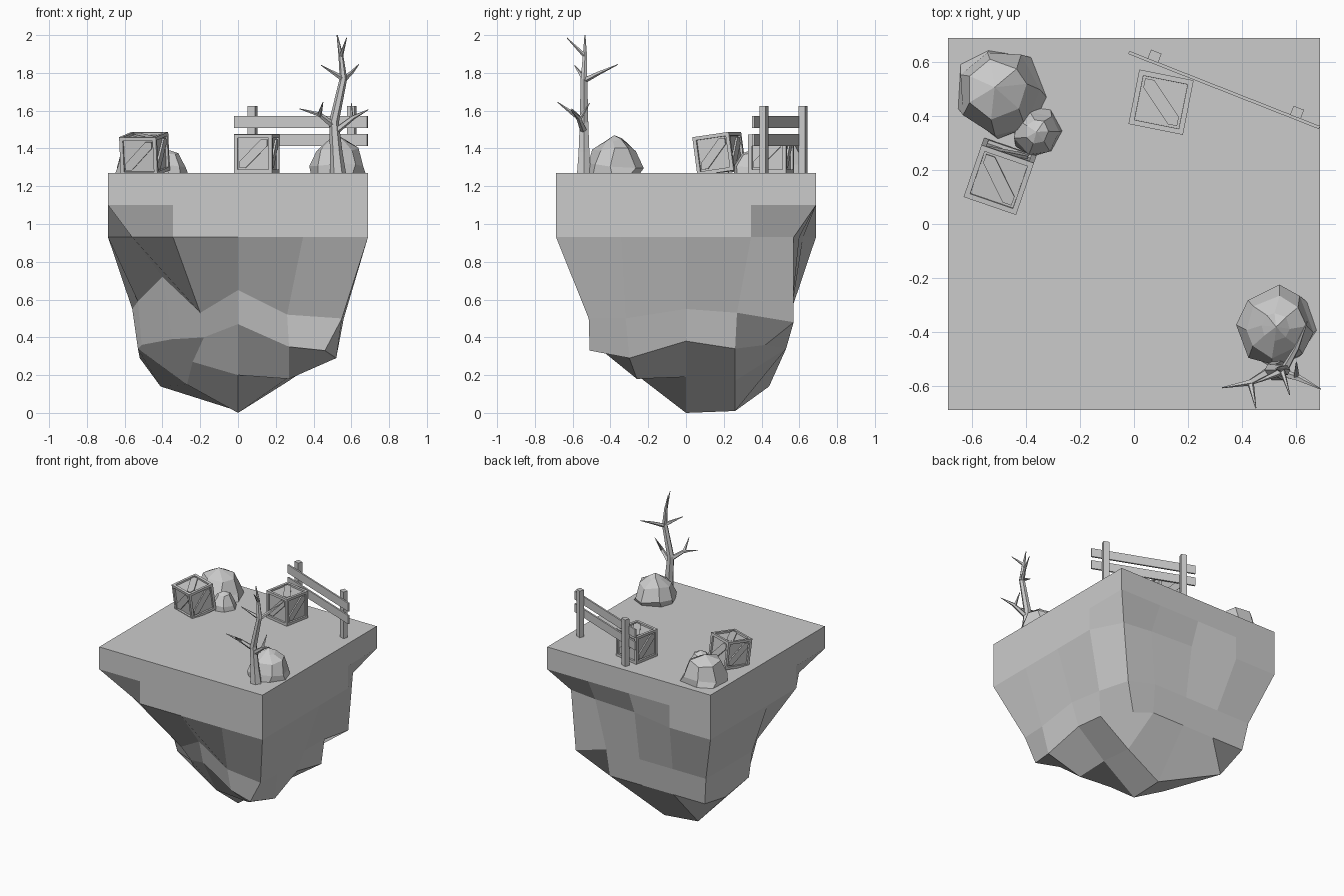
import bpy, bmesh, math, random
from mathutils import Vector, Matrix

if "Cube" in bpy.data.objects:
    bpy.data.objects.remove(bpy.data.objects["Cube"])

TOP = 1.27


def finish(bm, name, matrix=None):
    bmesh.ops.recalc_face_normals(bm, faces=bm.faces)
    if matrix:
        bm.transform(matrix)
    me = bpy.data.meshes.new(name)
    bm.to_mesh(me)
    bm.free()
    ob = bpy.data.objects.new(name, me)
    bpy.context.collection.objects.link(ob)
    return ob


def bridge(bm, a, b):
    n = len(a)
    for i in range(n):
        bm.faces.new((a[i], a[(i + 1) % n], b[(i + 1) % n], b[i]))


def add_box(bm, size, matrix):
    bmesh.ops.create_cube(bm, size=1, matrix=matrix @ Matrix.Diagonal((*size, 1)))


# Floating island: 16-point rings around a square, closed by a 4x4 underside
CELLS = ([(k, 0) for k in range(4)] + [(4, k) for k in range(4)] +
         [(4 - k, 4) for k in range(4)] + [(0, 4 - k) for k in range(4)])


def island():
    bm = bmesh.new()

    def ring(half, z, moved={}):
        pts = [((c / 2 - 1) * half, (r / 2 - 1) * half, z) for c, r in CELLS]
        for i, p in moved.items():
            pts[i] = p
        return [bm.verts.new(p) for p in pts]

    rings = [
        ring(.688, TOP), ring(.688, 1.10),
        ring(.688, .93, {0: (-.56, -.56, .93), 8: (.57, .57, .93),
                         9: (.345, .60, .93), 10: (0, .62, .93)}),
        ring(.56, .55, {0: (-.40, -.28, .72), 1: (-.20, -.40, .53), 2: (0, -.47, .65),
                        3: (.26, -.50, .52), 4: (.55, -.515, .50), 5: (.56, -.32, .50),
                        7: (.54, .27, .53), 8: (.53, .57, .48), 15: (-.53, -.10, .59)}),
        ring(.53, .34, {0: (-.35, -.23, .39), 1: (-.18, -.31, .40), 2: (0, -.42, .47),
                        3: (.27, -.47, .35), 4: (.46, -.51, .33), 5: (.52, -.30, .29),
                        6: (.50, 0, .38), 7: (.52, .26, .34), 8: (.36, .42, .36),
                        9: (.27, .53, .34), 13: (-.52, .27, .29), 15: (-.51, -.02, .36)})]
    bm.faces.new(rings[0])
    for a, b in zip(rings, rings[1:]):
        bridge(bm, a, b)
    # underside
    grid = dict(zip(CELLS, rings[-1]))
    depth = [[.30, .20, .18], [.15, 0, .19], [.13, .01, .17]]
    for r in range(3):
        for c in range(3):
            p = ((c - 1) * .27, (r - 1) * .26, depth[r][c])
            if (c, r) == (0, 2):
                p = (-.41, .44, .14)
            elif (c, r) == (0, 0):
                p = (-.24, -.18, .27)
            grid[c + 1, r + 1] = bm.verts.new(p)
    for r in range(4):
        for c in range(4):
            bm.faces.new((grid[c, r], grid[c + 1, r], grid[c + 1, r + 1], grid[c, r + 1]))
    finish(bm, "island")


island()


# Crates: cube with recessed panels and one diagonal brace per face
def crate(name, loc, turn, tilt, s=.205):
    bm = bmesh.new()
    bmesh.ops.create_cube(bm, size=s)
    panels = bm.faces[:]
    bmesh.ops.inset_individual(bm, faces=panels, thickness=.027, depth=0)
    bmesh.ops.inset_individual(bm, faces=panels, thickness=.0005, depth=-.013)
    h = s / 2 - .0275
    w = .034
    faces = [Matrix.Rotation(k * math.pi / 2, 4, 'Z') @ Matrix.Rotation(math.pi / 2, 4, 'X')
             for k in range(4)] + [Matrix.Rotation(math.pi / 2, 4, 'Z'),
                                   Matrix.Rotation(math.pi, 4, 'X')]
    for m in faces:
        # brace outline clipped to the corners of the panel
        outline = [(-h, -h), (-h + w, -h), (h, h - w), (h, h), (h - w, h), (-h, -h + w)]
        low, high = ([bm.verts.new(m @ Vector((x, y, z))) for x, y in outline]
                     for z in (s / 2 - .014, s / 2 - .003))
        bm.faces.new(low)
        bm.faces.new(high)
        bridge(bm, low, high)
    finish(bm, name, Matrix.Translation(loc) @ Matrix.Rotation(math.radians(turn), 4, 'Z')
           @ Matrix.Rotation(math.radians(tilt), 4, 'X'))


crate("crate_leaning", (-.495, .176, 1.372), -19, 8)
crate("crate_by_fence", (.10, .45, TOP + .1025), -11.3, 0)


# Boulders: faceted domes with jittered rings
def boulder(name, x, y, rx, ry, h, sides, seed, profile, tip_shift=(0, 0)):
    rnd = random.Random(seed)
    bm = bmesh.new()
    rings = []
    for r, z in profile:
        ring = []
        for i in range(sides):
            a = 2 * math.pi * (i + rnd.uniform(-.2, .2)) / sides
            k = r * rnd.uniform(.93, 1.06)
            dz = rnd.uniform(-.06, .06) * h if z > 0 else 0
            ring.append(bm.verts.new((x + rx * k * math.cos(a) + tip_shift[0] * z,
                                      y + ry * k * math.sin(a) + tip_shift[1] * z,
                                      TOP + z * h + dz)))
        rings.append(ring)
    bm.faces.new(rings[0])
    for a, b in zip(rings, rings[1:]):
        bridge(bm, a, b)
    tip = bm.verts.new((x + tip_shift[0], y + tip_shift[1], TOP + h))
    for i in range(sides):
        bm.faces.new((rings[-1][i], rings[-1][(i + 1) % sides], tip))
    finish(bm, name)


DOME = [(.98, 0), (1, .18), (.76, .62), (.36, .86)]
boulder("boulder_back", -.495, .485, .172, .172, .195, 7, 3,
        [(1, 0), (.93, .2), (.64, .74)], (-.02, .02))
boulder("boulder_small", -.36, .34, .092, .092, .12, 7, 5, [(1, 0), (.9, .3), (.5, .82)])
boulder("boulder_front", .525, -.38, .145, .148, .20, 8, 8, DOME)


# Dead tree: tapered trunk and pointed branches
def limb(bm, pts, radii, sides=5):
    pts = [Vector(p) for p in pts]
    rings = []
    for i, (p, r) in enumerate(zip(pts, radii)):
        d = pts[min(i + 1, len(pts) - 1)] - pts[max(i - 1, 0)]
        q = Vector((0, 0, 1)).rotation_difference(d)
        rings.append([bm.verts.new(p + q @ Vector((r * math.cos(a), r * math.sin(a), 0)))
                      for a in (2 * math.pi * k / sides for k in range(sides))])
    for a, b in zip(rings, rings[1:]):
        bridge(bm, a, b)
    bm.faces.new(rings[0])
    bm.faces.new(rings[-1])


bm = bmesh.new()
limb(bm, [(.53, -.54, TOP - .01), (.52, -.54, 1.38), (.508, -.54, 1.54), (.558, -.54, 1.77),
          (.545, -.535, 1.89), (.525, -.535, 2.0)], [.043, .033, .026, .02, .013, .003], 6)
for pts, r in [
        ([(.508, -.54, 1.52), (.43, -.585, 1.58), (.325, -.605, 1.61)], .019),
        ([(.43, -.585, 1.575), (.45, -.68, 1.645)], .013),
        ([(.515, -.54, 1.49), (.61, -.57, 1.565), (.69, -.61, 1.605)], .019),
        ([(.60, -.565, 1.555), (.60, -.51, 1.64)], .012),
        ([(.555, -.54, 1.77), (.44, -.59, 1.84)], .016),
        ([(.555, -.54, 1.76), (.60, -.46, 1.80), (.64, -.36, 1.845)], .016),
        ([(.545, -.535, 1.89), (.575, -.63, 1.985)], .012)]:
    limb(bm, pts, [r, r * .65, .002] if len(pts) == 3 else [r, .002])
finish(bm, "dead_tree")

# Fence: two posts behind two thin rails
FENCE = Matrix.Translation((.333, .495, 0)) @ Matrix.Rotation(math.radians(-21.5), 4, 'Z')
bm = bmesh.new()
for x in (-.285, .281):
    add_box(bm, (.042, .036, .36), FENCE @ Matrix.Translation((x, .022, TOP + .175)))
finish(bm, "fence_posts")
bm = bmesh.new()
for z in (1.445, 1.54):
    add_box(bm, (.757, .012, .064), FENCE @ Matrix.Translation((0, 0, z)))
finish(bm, "fence_rails")
